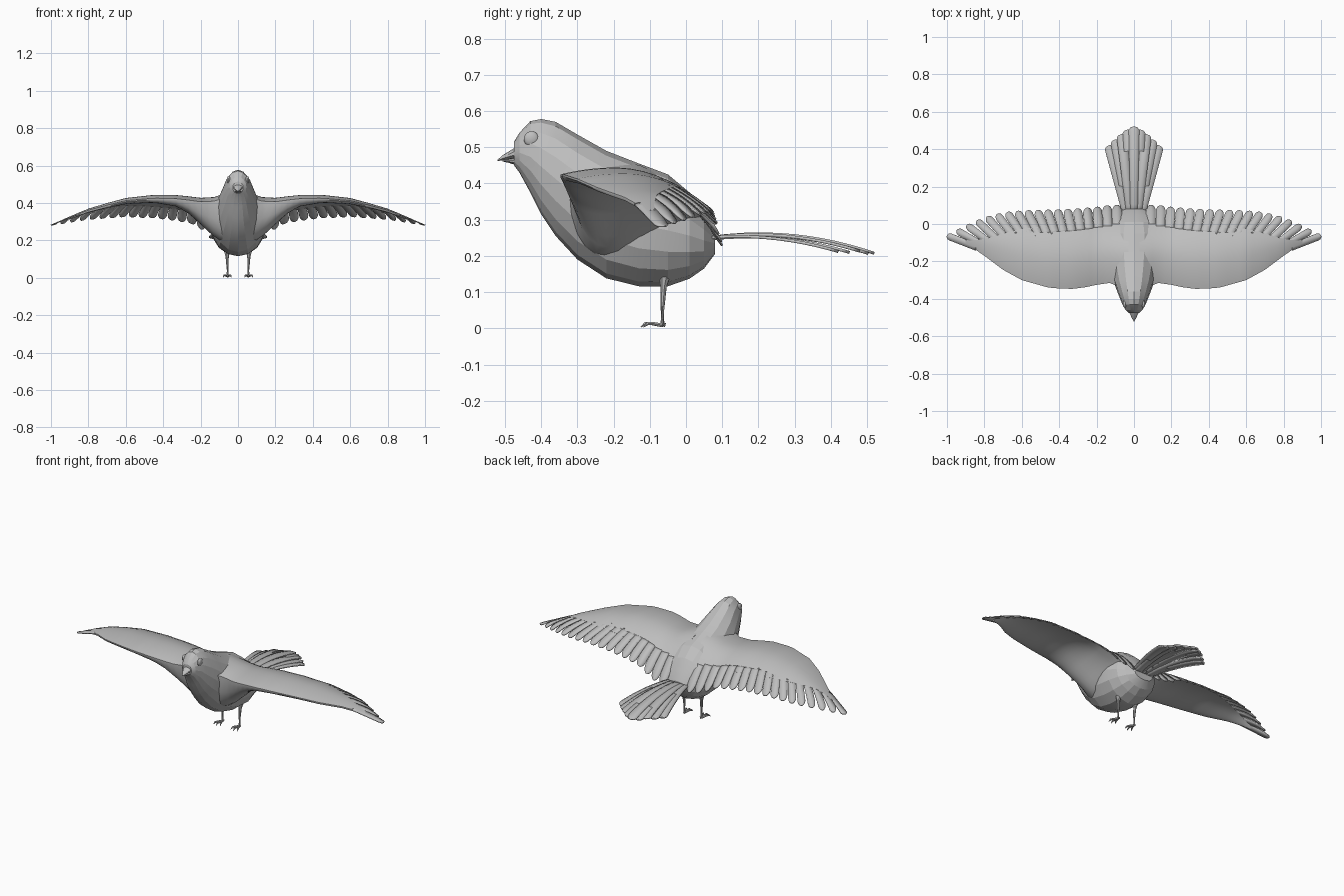
import bpy, bmesh, math
from mathutils import Vector, Matrix

old = bpy.data.objects.get("Cube")
if old:
    bpy.data.objects.remove(old)

GREY = (0.52, 0.52, 0.52, 1)
grey = bpy.data.materials.new("plain_grey")
grey.use_nodes = True
grey.diffuse_color = GREY
grey.node_tree.nodes["Principled BSDF"].inputs["Base Color"].default_value = GREY


def finish(name, bm, mirror=False, thick=0, smooth=40):
    """Turn a bmesh into an object with optional solidify and mirror."""
    bmesh.ops.recalc_face_normals(bm, faces=bm.faces)
    mesh = bpy.data.meshes.new(name)
    bm.to_mesh(mesh)
    bm.free()
    mesh.materials.append(grey)
    mesh.shade_smooth()
    mesh.set_sharp_from_angle(angle=math.radians(smooth))
    obj = bpy.data.objects.new(name, mesh)
    bpy.context.collection.objects.link(obj)
    if thick:
        mod = obj.modifiers.new("thickness", "SOLIDIFY")
        mod.thickness, mod.offset = thick, 0
    if mirror:
        obj.modifiers.new("mirror", "MIRROR").use_mirror_merge = False


def loft(bm, rings):
    """Skin a series of closed rings and cap both ends."""
    rows = [[bm.verts.new(p) for p in ring] for ring in rings]
    n = len(rows[0])
    for a, b in zip(rows, rows[1:]):
        for i in range(n):
            j = (i + 1) % n
            bm.faces.new((a[i], a[j], b[j], b[i]))
    bm.faces.new(rows[0])
    bm.faces.new(rows[-1])


def slices(bm, table, sides):
    """Loft upright ellipses given as y, top, bottom, half width."""
    rings = []
    for y, top, low, w in table:
        mid, h = (top + low) / 2, (top - low) / 2
        angles = [math.tau * i / sides for i in range(sides)]
        rings.append([(w * math.sin(a), y, mid + h * math.cos(a)) for a in angles])
    loft(bm, rings)


def tube(bm, path, radii, sides=8):
    path = [Vector(p) for p in path]
    rings = []
    for i, (p, r) in enumerate(zip(path, radii)):
        way = path[min(i + 1, len(path) - 1)] - path[max(i - 1, 0)]
        q = way.to_track_quat("Z", "Y")
        angles = [math.tau * k / sides for k in range(sides)]
        rings.append([p + q @ Vector((r * math.cos(a), r * math.sin(a), 0)) for a in angles])
    loft(bm, rings)


def feather(bm, root, tip, half, height, start, blunt, steps=14):
    """Flat blade with a round tip, laid on the surface height(x, y)."""
    root, tip = Vector(root), Vector(tip)
    way = tip - root
    length = way.length
    side = Vector((way.y, -way.x)).normalized()
    prev = None
    for i in range(steps + 1):
        s = 1 - (1 - i / steps) ** 1.7
        w = half * (start + (1 - start) * s)
        gap = (1 - s) * length / (half * blunt)
        if gap < 1:
            w *= math.sqrt(max(0.01, 1 - (1 - gap) ** 2))
        c = root + way * s
        row = []
        for k in (-1, 0, 1):
            p = c + side * w * k
            row.append(bm.verts.new((p.x, p.y, height(p.x, p.y))))
        if prev:
            for k in range(2):
                bm.faces.new((prev[k], prev[k + 1], row[k + 1], row[k]))
        prev = row


# Body with head
bm = bmesh.new()
slices(bm, [
    (-.475, .515, .45, .028), (-.46, .54, .43, .045), (-.43, .572, .375, .062),
    (-.4, .578, .315, .074), (-.36, .57, .255, .09), (-.3, .535, .19, .112),
    (-.22, .49, .138, .132), (-.13, .455, .116, .145), (-.05, .425, .116, .145),
    (.01, .375, .137, .13), (.05, .32, .165, .105), (.08, .265, .205, .06)], 16)
finish("body", bm, smooth=14)

# Beak halves
bm = bmesh.new()
slices(bm, [(-.46, .507, .468, .032), (-.485, .491, .467, .021),
            (-.505, .479, .464, .011), (-.52, .466, .462, .002)], 10)
finish("upper_beak", bm)
bm = bmesh.new()
slices(bm, [(-.46, .472, .448, .026), (-.49, .467, .457, .013),
            (-.507, .465, .461, .003)], 10)
finish("lower_beak", bm)

# Eyes
bm = bmesh.new()
place = Matrix.Translation((.05, -.427, .523)) @ Matrix.Diagonal((.01, .021, .021, 1))
bmesh.ops.create_uvsphere(bm, u_segments=16, v_segments=10, radius=1, matrix=place)
finish("eyes", bm, mirror=True)

# Wing stations: x, leading edge, feather root, feather tip, crest, thickness
WING = [
    (.03, -.34, .04, .1, .46, .27), (.08, -.335, .04, .1, .447, .26),
    (.13, -.315, .03, .1, .432, .21), (.2, -.325, .02, .09, .428, .14),
    (.26, -.338, .01, .085, .436, .09), (.33, -.347, .0, .08, .443, .055),
    (.45, -.342, -.01, .075, .444, .034), (.6, -.3, -.025, .07, .427, .024),
    (.7, -.245, -.05, .06, .4, .018), (.8, -.17, -.08, .035, .37, .012),
    (.88, -.115, -.09, .0, .337, .008), (1, -.07, -.065, -.062, .285, .004)]


def station(x):
    x = min(max(x, WING[0][0]), WING[-1][0])
    for a, b in zip(WING, WING[1:]):
        if x <= b[0]:
            f = (x - a[0]) / (b[0] - a[0])
            return [u + (v - u) * f for u, v in zip(a, b)]


def wing_height(x, y):
    """Cambered wing surface that droops toward the trailing edge."""
    x, lead, _, trail, crest, _ = station(x)
    t = min(max((y - lead) / (trail - lead), 0), 1)
    if t < .35:
        return crest - .022 * (1 - x * x) * (1 - t / .35) ** 2
    droop = .15 * (1 - x * x) + .4 * max(0, .25 - x)
    return crest - droop * ((t - .35) / .65) ** 2


def feather_height(x, y):
    return wing_height(x, y) - .003


# Wing blades with thick shoulders flowing into the breast
bm = bmesh.new()
rings = []
spans, chords = 26, 12
for i in range(spans + 1):
    x, lead, root, _, _, thick = station(.03 + .87 * i / spans)
    upper, lower = [], []
    for k in range(chords + 1):
        c = (k / chords) ** 1.4
        y = lead + (root - lead) * c
        z = wing_height(x, y)
        upper.append((x, y, z))
        lower.append((x, y, z - .006 - thick * 2.5 * math.sqrt(c) * (1 - c)))
    rings.append(upper + lower[::-1])
loft(bm, rings)
finish("wings", bm, mirror=True)

# Flight feathers
bm = bmesh.new()
count = 18
for i in range(count):
    u = i / (count - 1)
    tip_x = .09 + .91 * u
    root_x = tip_x - .16 * u ** 1.5
    feather(bm, (root_x, station(root_x)[2] - .04), (tip_x, station(tip_x)[3]),
            .026 - .007 * u, feather_height, .95, 1.2)
finish("wing_feathers", bm, mirror=True, thick=.005)

# Tail fan of overlapping feathers
bm = bmesh.new()
for k in range(-4, 5):
    u = k / 4
    step = .004 * (k % 2)

    def tail_height(x, y):
        s = (y - .06) / .46
        return .25 + .07 * s - .113 * s * s - .03 * u * u * s - step
    feather(bm, (u * .042, .05), (u * .132, .52 - .1 * abs(u) ** 1.3),
            .029, tail_height, .65, .7)
finish("tail", bm, thick=.008)

# Legs
bm = bmesh.new()
tube(bm, [(.06, -.058, .15), (.058, -.062, .115), (.056, -.065, .06), (.056, -.065, .006)],
     [.017, .009, .006, .007])
finish("legs", bm, mirror=True)

# Toes with curved claws
bm = bmesh.new()
ankle = Vector((.056, -.065, .008))
lift = Vector((0, 0, .005))
for dx, dy in ((-.021, -.052), (0, -.06), (.023, -.052), (-.004, .006)):
    reach = Vector((dx, dy, 0))
    tube(bm, [ankle, ankle + reach * .5 + lift, ankle + reach * .8 + lift,
              ankle + reach - lift], [.006, .005, .005, .001], 6)
finish("toes", bm, mirror=True)
